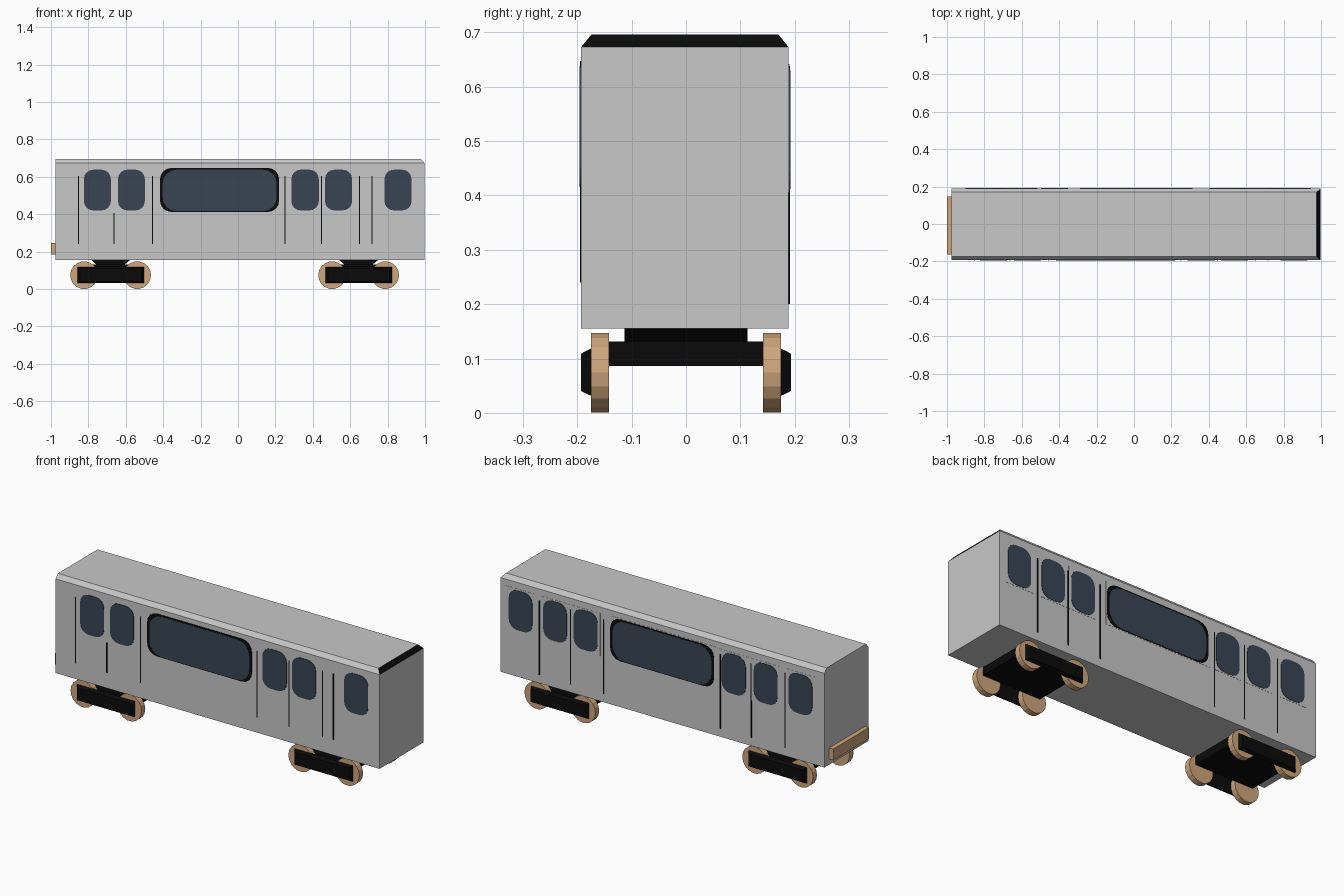
import bpy, bmesh, math
from mathutils import Vector

if "Cube" in bpy.data.objects:
    bpy.data.objects.remove(bpy.data.objects["Cube"])


def material(name, rgb):
    m = bpy.data.materials.new(name)
    m.diffuse_color = (*rgb, 1)
    m.use_nodes = True
    m.node_tree.nodes["Principled BSDF"].inputs["Base Color"].default_value = m.diffuse_color
    return m


GREY = material("light_grey_paint", (0.58, 0.58, 0.58))
BLACK = material("black_trim", (0.003, 0.003, 0.003))
GLASS = material("dark_blue_glass", (0.04, 0.06, 0.09))
TAN = material("tan_metal", (0.62, 0.38, 0.2))
FRONT, BACK = -0.193, 0.189


def finish(bm, name, *mats):
    bmesh.ops.recalc_face_normals(bm, faces=bm.faces)
    me = bpy.data.meshes.new(name)
    bm.to_mesh(me)
    bm.free()
    for m in mats:
        me.materials.append(m)
    ob = bpy.data.objects.new(name, me)
    bpy.context.collection.objects.link(ob)
    return ob


def loft(name, mat, ring_a, ring_b):
    """Closed solid between two matching rings of points."""
    bm = bmesh.new()
    a = [bm.verts.new(p) for p in ring_a]
    b = [bm.verts.new(p) for p in ring_b]
    bm.faces.new(a)
    bm.faces.new(b)
    for i in range(len(a)):
        j = (i + 1) % len(a)
        bm.faces.new((a[i], a[j], b[j], b[i]))
    return finish(bm, name, mat)


def rect_xz(x0, x1, z0, z1, y):
    return [(x0, y, z0), (x1, y, z0), (x1, y, z1), (x0, y, z1)]


def box(name, mat, x0, x1, y0, y1, z0, z1):
    return loft(name, mat, rect_xz(x0, x1, z0, z1, y0), rect_xz(x0, x1, z0, z1, y1))


def rounded(x0, x1, z0, z1, r, y):
    pts = []
    corners = [(x1 - r, z1 - r), (x0 + r, z1 - r), (x0 + r, z0 + r), (x1 - r, z0 + r)]
    for k, (cx, cz) in enumerate(corners):
        for s in range(5):
            a = math.pi / 2 * (k + s / 4)
            pts.append((cx + r * math.cos(a), y, cz + r * math.sin(a)))
    return pts


def pane(name, mat, x0, x1, z0, z1, r, wall, depth):
    out = -1 if wall < 0 else 1
    loft(name, mat, rounded(x0, x1, z0, z1, r, wall - out * 0.002),
         rounded(x0, x1, z0, z1, r, wall + out * depth))


# Body shell: chamfered roof on both sides and on the +x end
bm = bmesh.new()
profile = [(FRONT, 0.155), (BACK, 0.155), (BACK, 0.673), (0.17, 0.696),
           (-0.174, 0.696), (FRONT, 0.673)]
rear = [bm.verts.new((-0.975, y, z)) for y, z in profile]
nose = [bm.verts.new((0.977 if z > 0.68 else 0.997, y, z)) for y, z in profile]
bm.faces.new(rear)
for i in range(6):
    j = (i + 1) % 6
    bm.faces.new((rear[i], rear[j], nose[j], nose[i]))
bm.faces.new((nose[0], nose[1], nose[2], nose[5]))
slope = bm.faces.new((nose[5], nose[2], nose[3], nose[4]))
slope.material_index = 1
finish(bm, "carriage_body", GREY, BLACK)

# Front side: small windows, large framed window, door seams
for x0, x1 in [(-0.824, -0.68), (-0.642, -0.498), (0.285, 0.432), (0.465, 0.61), (0.783, 0.928)]:
    pane("front_window", GLASS, x0, x1, 0.42, 0.638, 0.05, FRONT, 0.003)
pane("front_large_frame", BLACK, -0.417, 0.22, 0.412, 0.647, 0.06, FRONT, 0.002)
pane("front_large_window", GLASS, -0.403, 0.207, 0.416, 0.638, 0.075, FRONT, 0.003)
for x, top in [(-0.853, 0.604), (-0.663, 0.406), (-0.457, 0.604), (0.251, 0.604),
               (0.446, 0.604), (0.65, 0.604), (0.716, 0.604)]:
    box("front_door_seam", BLACK, x - 0.003, x + 0.003, FRONT - 0.002, FRONT + 0.002, 0.24, top)

# Back side: windows on thin square panels, large window, door seams
for x0, x1 in [(0.802, 0.945), (0.592, 0.735), (0.405, 0.55),
               (-0.497, -0.352), (-0.69, -0.546), (-0.902, -0.757)]:
    box("back_window_panel", GREY, x0 - 0.016, x1 + 0.016, BACK - 0.001, BACK + 0.001, 0.405, 0.638)
    pane("back_window", GLASS, x0, x1, 0.412, 0.63, 0.05, BACK, 0.003)
box("back_large_panel", GREY, -0.312, 0.335, BACK - 0.001, BACK + 0.001, 0.405, 0.642)
pane("back_large_frame", BLACK, -0.304, 0.328, 0.408, 0.638, 0.06, BACK, 0.002)
pane("back_large_window", GLASS, -0.29, 0.314, 0.412, 0.63, 0.075, BACK, 0.003)
for x in (0.76, 0.57, 0.37, -0.342, -0.53, -0.735):
    box("back_door_seam", BLACK, x - 0.003, x + 0.003, BACK - 0.002, BACK + 0.002, 0.2, 0.61)

# Buffer bar on the -x end
box("buffer_bar", TAN, -1.0, -0.974, -0.163, 0.147, 0.185, 0.247)


def wheel(x, side):
    def ring(y, r):
        return [(x + r * math.cos(i * math.tau / 18), y, 0.074 + r * math.sin(i * math.tau / 18))
                for i in range(18)]
    loft("wheel", TAN, ring(side * 0.142, 0.074), ring(side * 0.175, 0.074))


# Bogies: centre plate, bolster, axles, tapered side frames, wheels
for cx in (-0.681, 0.645):
    box("bogie_plate", BLACK, cx - 0.178, cx + 0.178, -0.143, 0.143, 0.086, 0.131)
    loft("bogie_bolster", BLACK,
         [(cx + sx * 0.075, sy * 0.113, 0.13) for sx, sy in ((-1, -1), (1, -1), (1, 1), (-1, 1))],
         [(cx + sx * 0.105, sy * 0.113, 0.156) for sx, sy in ((-1, -1), (1, -1), (1, 1), (-1, 1))])
    for side in (-1, 1):
        loft("bogie_side_frame", BLACK,
             rect_xz(cx - 0.178, cx + 0.178, 0.031, 0.119, side * 0.174),
             rect_xz(cx - 0.165, cx + 0.165, 0.04, 0.109, side * 0.193))
        for dx in (-0.142, 0.142):
            wheel(cx + dx, side)
